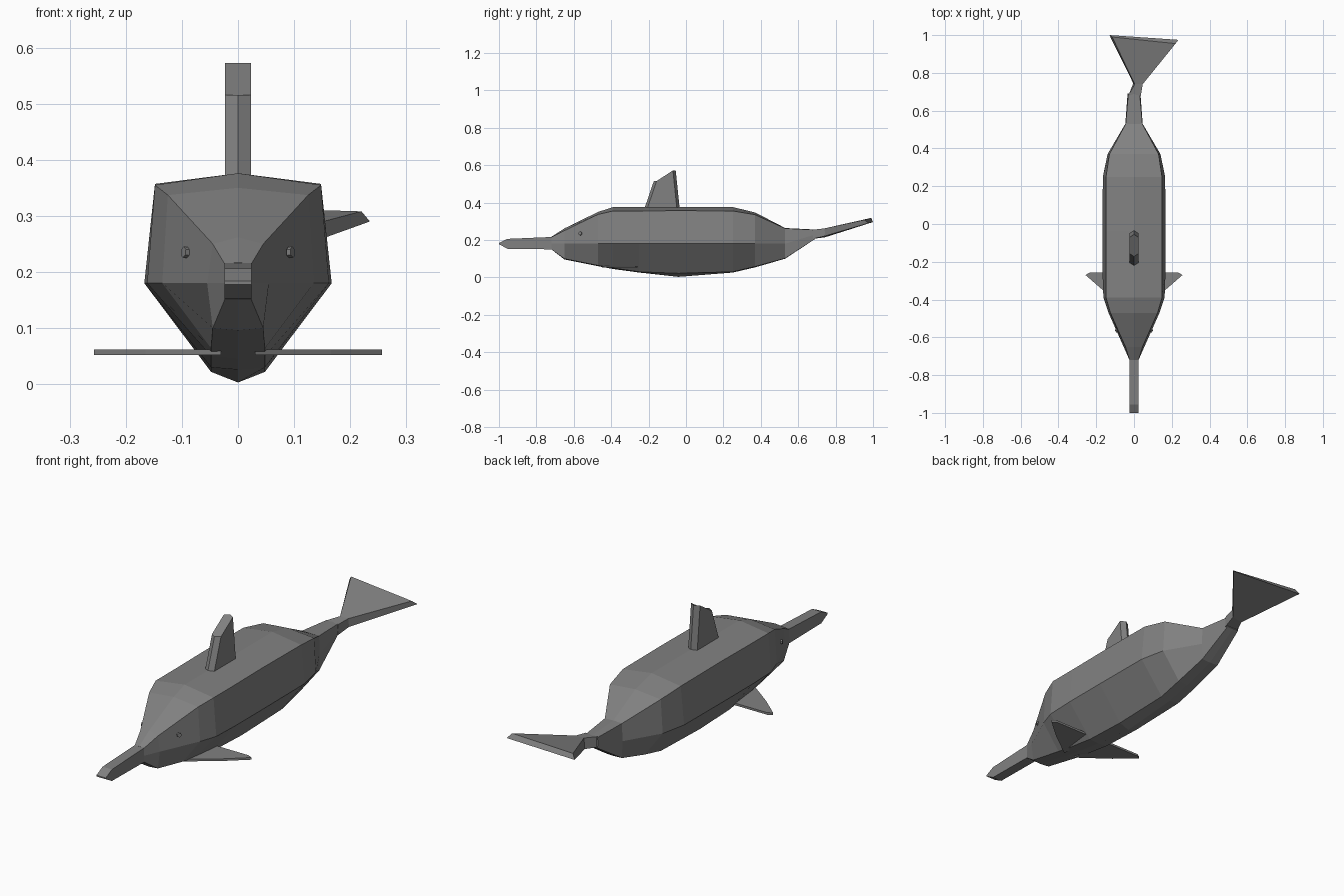
import bpy
import bmesh
from mathutils import Vector

cube = bpy.data.objects.get("Cube")
if cube:
    bpy.data.objects.remove(cube, do_unlink=True)

grey = bpy.data.materials.new("slate grey")
grey.use_nodes = True
colour = (0.22, 0.22, 0.22, 1)
grey.diffuse_color = colour
grey.node_tree.nodes["Principled BSDF"].inputs["Base Color"].default_value = colour


def loft(name, rings):
    """Skin a closed, capped shell through rings with equal point counts."""
    bm = bmesh.new()
    loops = [[bm.verts.new(p) for p in ring] for ring in rings]
    n = len(loops[0])
    for a, b in zip(loops, loops[1:]):
        for i in range(n):
            j = (i + 1) % n
            bm.faces.new((a[i], a[j], b[j], b[i]))
    bm.faces.new(loops[0])
    bm.faces.new(loops[-1])
    bmesh.ops.recalc_face_normals(bm, faces=bm.faces)
    mesh = bpy.data.meshes.new(name)
    bm.to_mesh(mesh)
    bm.free()
    mesh.materials.append(grey)
    obj = bpy.data.objects.new(name, mesh)
    bpy.context.collection.objects.link(obj)
    return obj


def body_ring(y, ridge, xu, zu, xm, xl, zl, keel):
    """Eight-sided section: ridge, shoulder, widest line, belly edge, keel."""
    side = [(xu, zu), (xm, 0.18 if zl < 0.18 else (zu + zl) / 2), (xl, zl)]
    return ([(0, y, ridge)] + [(x, y, z) for x, z in side] + [(0, y, keel)]
            + [(-x, y, z) for x, z in reversed(side)])


# Body from the snout base to the tail stem
sections = [
    (-0.72, 0.217, 0.024, 0.215, 0.024, 0.024, 0.150, 0.150),
    (-0.65, 0.262, 0.045, 0.250, 0.055, 0.045, 0.100, 0.096),
    (-0.47, 0.350, 0.125, 0.337, 0.135, 0.048, 0.064, 0.060),
    (-0.39, 0.376, 0.148, 0.355, 0.162, 0.048, 0.050, 0.045),
    (-0.25, 0.376, 0.148, 0.355, 0.167, 0.048, 0.030, 0.026),
    (-0.04, 0.376, 0.148, 0.357, 0.167, 0.048, 0.022, 0.003),
    (0.25, 0.376, 0.148, 0.355, 0.165, 0.048, 0.030, 0.026),
    (0.37, 0.347, 0.130, 0.335, 0.140, 0.048, 0.058, 0.054),
    (0.53, 0.264, 0.044, 0.262, 0.046, 0.044, 0.102, 0.100),
    (0.69, 0.256, 0.030, 0.254, 0.034, 0.030, 0.205, 0.205),
]
loft("body", [body_ring(*s) for s in sections])


# Snout with a wedge-shaped tip
def box_ring(y, low, high, w=0.024):
    return [(-w, y, low), (w, y, low), (w, y, high), (-w, y, high)]


loft("snout", [box_ring(-1.0, 0.178, 0.184), box_ring(-0.955, 0.153, 0.206),
               box_ring(-0.72, 0.150, 0.216)])

# Tail fluke, swept a little to one side
loft("tail_fluke", [
    [(-0.03, 0.68, 0.206), (0.036, 0.68, 0.206), (0.036, 0.68, 0.255), (-0.03, 0.68, 0.255)],
    [(-0.004, 0.745, 0.215), (0.046, 0.745, 0.222), (0.046, 0.74, 0.262), (0.004, 0.74, 0.262)],
    [(-0.13, 1.0, 0.296), (0.235, 0.975, 0.290), (0.22, 0.955, 0.308), (-0.115, 0.99, 0.318)],
])


# Dorsal fin with pointed leading and trailing edges
def fin_ring(front, back, z_front, z_back, w=0.023, edge=0.015):
    return [(0, front, z_front), (w, front + edge, z_front), (w, back - edge, z_back),
            (0, back, z_back), (-w, back - edge, z_back), (-w, front + edge, z_front)]


loft("dorsal_fin", [fin_ring(-0.225, -0.033, 0.36, 0.36),
                    fin_ring(-0.172, -0.055, 0.515, 0.572)])

# Flat pectoral fins and small eyes, one pair each
fin = [(0.03, -0.45), (0.165, -0.35), (0.257, -0.27), (0.235, -0.258), (0.03, -0.258)]
out = Vector((0.85, -0.45, 0.1)).normalized()
for side, label in ((1, "left"), (-1, "right")):
    loft(label + "_pectoral_fin",
         [[(side * x, y, z) for x, y in fin] for z in (0.052, 0.062)])
    bpy.ops.mesh.primitive_cylinder_add(
        vertices=6, radius=0.01, depth=0.008, location=(side * 0.094, -0.565, 0.235))
    eye = bpy.context.object
    eye.name = label + "_eye"
    eye.rotation_euler = Vector((side * out.x, out.y, out.z)).to_track_quat("Z", "Y").to_euler()
    eye.data.materials.append(grey)
